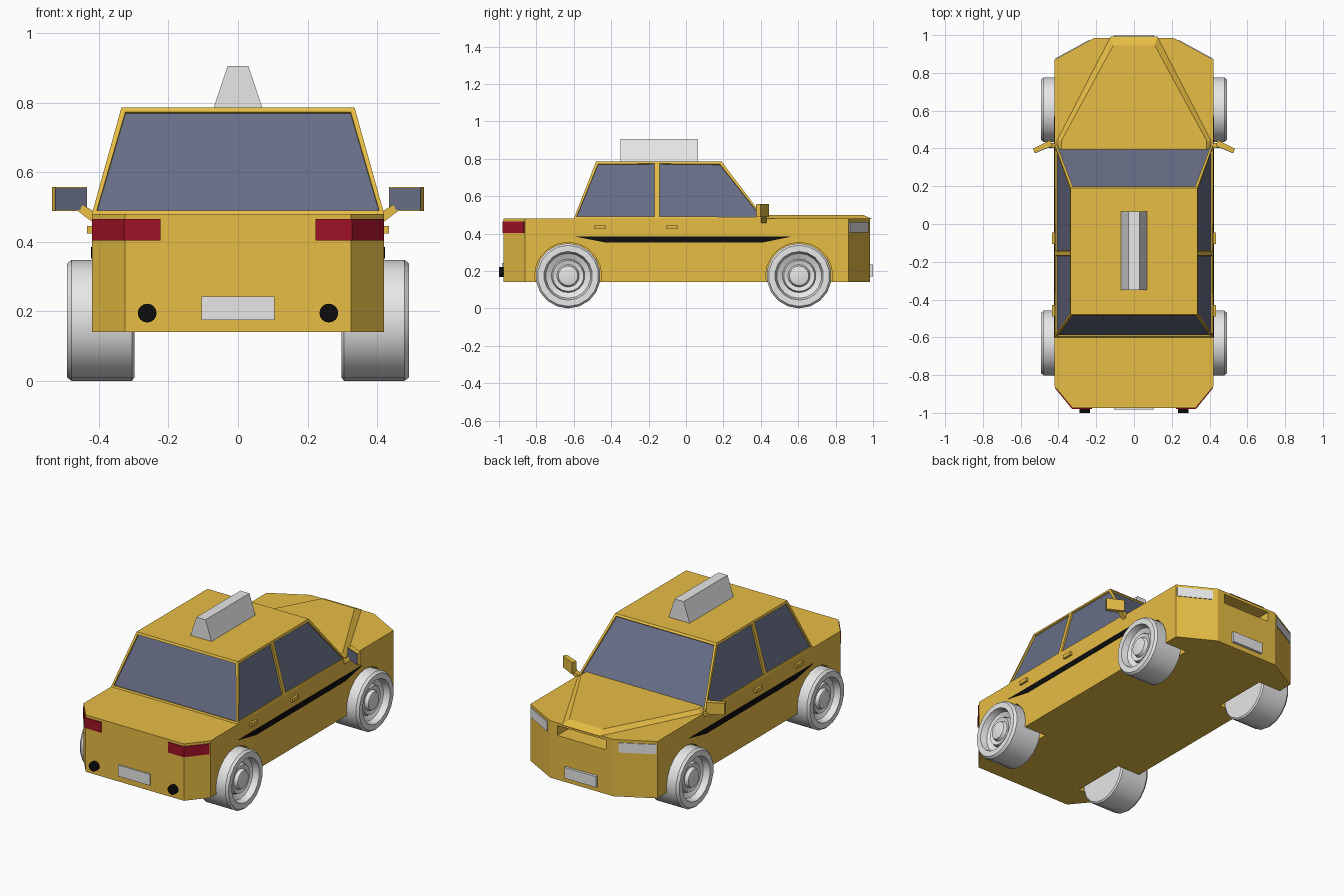
import bpy, bmesh, math
from mathutils import Vector, Matrix

if "Cube" in bpy.data.objects:
    bpy.data.objects.remove(bpy.data.objects["Cube"])


def material(name, rgb):
    m = bpy.data.materials.new(name)
    m.diffuse_color = (*rgb, 1)
    m.use_nodes = True
    m.node_tree.nodes["Principled BSDF"].inputs["Base Color"].default_value = m.diffuse_color
    return m


YELLOW = material("taxi yellow", (0.80, 0.51, 0.058))
GLASS = material("dark blue glass", (0.135, 0.155, 0.24))
GREY = material("light grey", (0.80, 0.80, 0.80))
RED = material("tail red", (0.35, 0.006, 0.02))
BLACK = material("black", (0.004, 0.004, 0.004))


def finish(name, bm, *mats):
    bmesh.ops.recalc_face_normals(bm, faces=bm.faces)
    me = bpy.data.meshes.new(name)
    bm.to_mesh(me)
    bm.free()
    for m in mats:
        me.materials.append(m)
    ob = bpy.data.objects.new(name, me)
    bpy.context.collection.objects.link(ob)
    return ob


def loft(name, a, b, mat, side=1):
    """Solid between two matching loops; side=-1 mirrors it across x."""
    bm = bmesh.new()
    la, lb = ([bm.verts.new((p[0] * side, p[1], p[2])) for p in l] for l in (a, b))
    bm.faces.new(la)
    bm.faces.new(lb)
    n = len(a)
    for i in range(n):
        j = (i + 1) % n
        bm.faces.new((la[i], la[j], lb[j], lb[i]))
    return finish(name, bm, mat)


def prism(name, outline, z0, z1, mat, side=1):
    return loft(name, [(x, y, z0) for x, y in outline],
                [(x, y, z1) for x, y in outline], mat, side)


def box(name, x0, x1, y0, y1, z0, z1, mat, side=1):
    return prism(name, [(x0, y0), (x1, y0), (x1, y1), (x0, y1)], z0, z1, mat, side)


def lathe(name, profile, centre, mat, segs, side=1):
    """Spin (x, radius) points around an axle along x."""
    bm = bmesh.new()
    rings = []
    for x, r in profile:
        rings.append([bm.verts.new((side * x, centre[0] + r * math.sin(2 * math.pi * k / segs),
                                    centre[1] - r * math.cos(2 * math.pi * k / segs)))
                      for k in range(segs)])
    for p, q in zip(rings, rings[1:]):
        for k in range(segs):
            j = (k + 1) % segs
            bm.faces.new((p[k], p[j], q[j], q[k]))
    bm.faces.new(rings[0])
    bm.faces.new(rings[-1])
    return finish(name, bm, mat)


# Lower body with chamfered corners
half = [(0.325, -0.975), (0.42, -0.86), (0.42, 0.87), (0.21, 0.985)]
outline = half + [(-x, y) for x, y in reversed(half)]
body = prism("body", outline, 0.14, 0.48, YELLOW)

# Wheel wells and grille opening cut out of the body
AXLES = (-0.63, 0.605)
cutters = [box("grille_cutter", -0.16, 0.16, 0.86, 1.1, 0.405, 0.463, YELLOW)]
for side in (1, -1):
    for y in AXLES:
        cutters.append(lathe("well_cutter", [(0.27, 0.179), (0.6, 0.179)],
                             (y, 0.174), YELLOW, 20, side))
bpy.context.view_layer.objects.active = body
for c in cutters:
    c.hide_render = True
    mod = body.modifiers.new("cut", 'BOOLEAN')
    mod.operation = 'DIFFERENCE'
    mod.solver = 'EXACT'
    mod.object = c
    bpy.ops.object.modifier_apply(modifier=mod.name)
for c in cutters:
    bpy.data.objects.remove(c)

# Raised bonnet panel
loft("bonnet",
     [(-0.41, 0.41, 0.479), (0.41, 0.41, 0.479), (0.41, 0.44, 0.479),
      (0.125, 0.992, 0.479), (-0.125, 0.992, 0.479), (-0.41, 0.44, 0.479)],
     [(-0.385, 0.38, 0.5), (0.385, 0.38, 0.5), (0.385, 0.44, 0.5),
      (0.11, 0.945, 0.5), (-0.11, 0.945, 0.5), (-0.385, 0.44, 0.5)], YELLOW)

# Cabin with inset windows
bm = bmesh.new()
ys_low, ys_top = (-0.60, -0.155, 0.42), (-0.48, -0.155, 0.19)
low = {s: [bm.verts.new((s * 0.42, y, 0.48)) for y in ys_low] for s in (1, -1)}
top = {s: [bm.verts.new((s * 0.335, y, 0.786)) for y in ys_top] for s in (1, -1)}
glass = []
for s in (1, -1):
    for i in (0, 1):
        glass.append(bm.faces.new((low[s][i], low[s][i + 1], top[s][i + 1], top[s][i])))
for i in (0, 2):
    glass.append(bm.faces.new((low[1][i], low[-1][i], top[-1][i], top[1][i])))
bm.faces.new(top[1] + top[-1][::-1])
bm.faces.new(low[1] + low[-1][::-1])
bmesh.ops.recalc_face_normals(bm, faces=bm.faces)
bmesh.ops.inset_individual(bm, faces=glass, thickness=0.018, depth=0)
bmesh.ops.inset_individual(bm, faces=glass, thickness=0.001, depth=-0.009)
for f in glass:
    f.material_index = 1
finish("cabin", bm, YELLOW, GLASS)

# Roof sign
sign = [(-0.07, 0.785), (0.07, 0.785), (0.03, 0.905), (-0.03, 0.905)]
loft("roof_sign", [(x, -0.35, z) for x, z in sign], [(x, 0.065, z) for x, z in sign], GREY)

# Number plates
box("rear_plate", -0.105, 0.105, -0.983, -0.97, 0.175, 0.242, GREY)
box("front_plate", -0.105, 0.105, 0.98, 1.0, 0.17, 0.235, GREY)

# Dished wheel section, from inner face to hub cap
WHEEL = [(0.298, 0.165), (0.305, 0.174), (0.478, 0.174), (0.492, 0.163), (0.492, 0.130),
         (0.455, 0.120), (0.440, 0.090), (0.462, 0.083), (0.455, 0.060),
         (0.475, 0.052), (0.480, 0.030)]

for side, tag in ((1, "right"), (-1, "left")):
    for y, end in zip(AXLES, ("rear", "front")):
        w = lathe(f"{end}_wheel_{tag}", WHEEL, (y, 0.174), GREY, 18, side)
        bpy.ops.object.select_all(action='DESELECT')
        w.select_set(True)
        bpy.context.view_layer.objects.active = w
        bpy.ops.object.shade_smooth_by_angle(angle=math.radians(30))

    # Tail lamp wrapped around the corner, and headlamp on the front chamfer
    prism(f"tail_lamp_{tag}", [(0.222, -0.98), (0.328, -0.98), (0.419, -0.868),
                               (0.414, -0.862), (0.325, -0.973), (0.222, -0.973)],
          0.403, 0.465, RED, side)
    a, b = Vector((0.415, 0.873)), Vector((0.235, 0.9715))
    n = Vector((0.48, 0.877)) * 0.004
    prism(f"headlamp_{tag}", [a + n, b + n, b - n, a - n], 0.405, 0.463, GREY, side)

    # Side stripe, tapered at both ends
    stripe = [(-0.60, 0.385), (0.57, 0.385), (0.41, 0.352), (-0.43, 0.352)]
    loft(f"side_stripe_{tag}", [(0.418, y, z) for y, z in stripe],
         [(0.423, y, z) for y, z in stripe], BLACK, side)

    # Door handles
    for y in (-0.46, -0.075):
        box(f"door_handle_{tag}", 0.415, 0.434, y - 0.03, y + 0.03, 0.424, 0.445, YELLOW, side)

    # Wing mirror: stalk, housing and glass
    loft(f"mirror_stalk_{tag}",
         [(0.41, 0.40, 0.45), (0.41, 0.43, 0.45), (0.41, 0.43, 0.485), (0.41, 0.40, 0.485)],
         [(0.465, 0.405, 0.492), (0.465, 0.43, 0.492), (0.445, 0.43, 0.505),
          (0.445, 0.405, 0.505)], YELLOW, side)
    prism(f"mirror_housing_{tag}", [(0.434, 0.415), (0.526, 0.377), (0.535, 0.398), (0.443, 0.445)],
          0.488, 0.558, YELLOW, side)
    prism(f"mirror_glass_{tag}", [(0.436, 0.411), (0.525, 0.374), (0.526, 0.378), (0.437, 0.415)],
          0.491, 0.555, GLASS, side)

    # Exhaust tip
    ex = [(0.261 + 0.027 * math.cos(k * math.pi / 8), 0.195 + 0.027 * math.sin(k * math.pi / 8))
          for k in range(16)]
    loft(f"exhaust_{tag}", [(x, -1.0, z) for x, z in ex], [(x, -0.96, z) for x, z in ex],
         BLACK, side)
